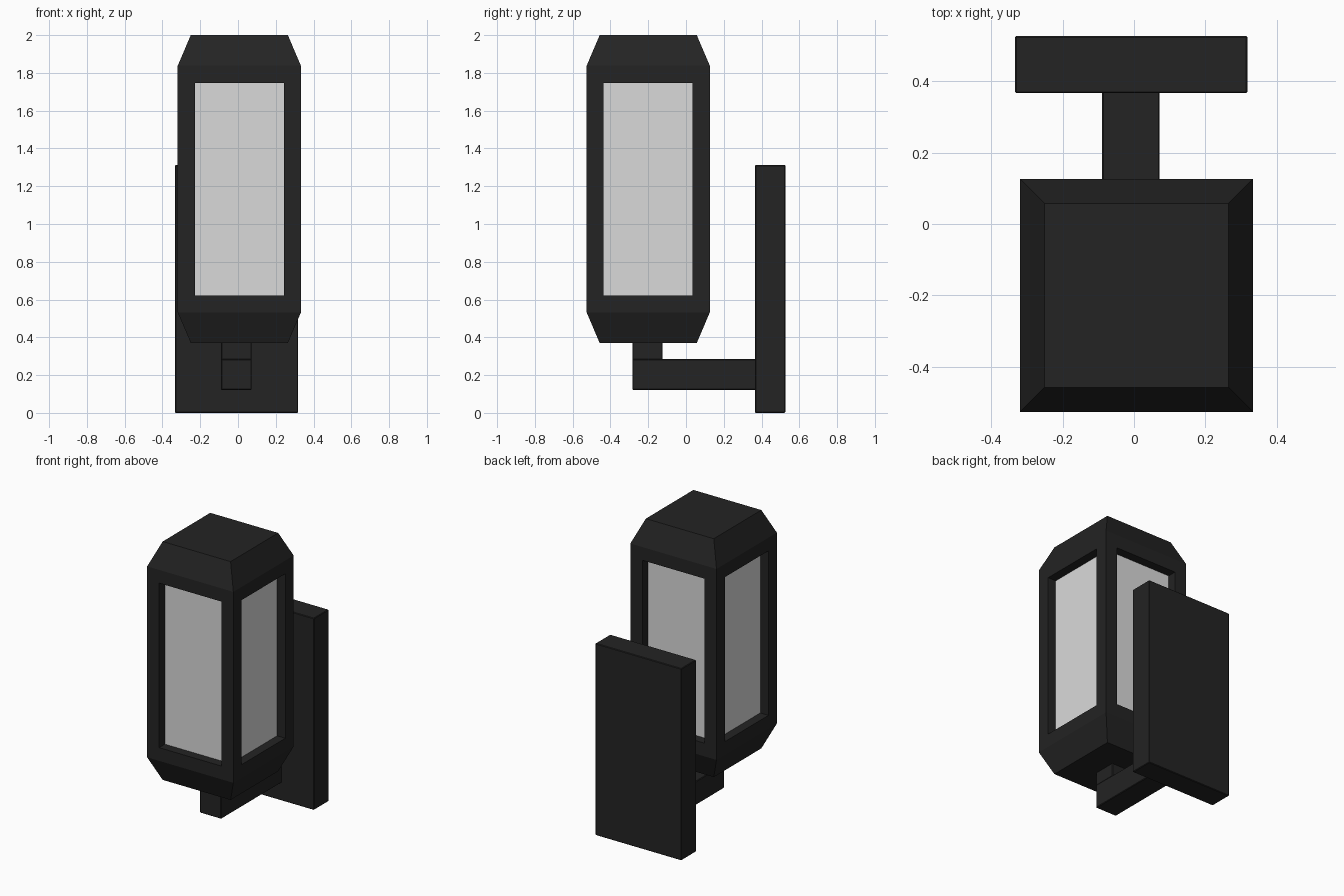
import bpy, bmesh

if "Cube" in bpy.data.objects:
    bpy.data.objects.remove(bpy.data.objects["Cube"])


def material(name, r, g, b):
    m = bpy.data.materials.new(name)
    m.diffuse_color = (r, g, b, 1)
    m.use_nodes = True
    m.node_tree.nodes["Principled BSDF"].inputs["Base Color"].default_value = m.diffuse_color
    return m


BLACK = material("matte black", 0.017, 0.017, 0.017)
GLASS = material("frosted glass", 0.7, 0.7, 0.7)


def finish(name, bm, mats):
    bmesh.ops.recalc_face_normals(bm, faces=bm.faces[:])
    me = bpy.data.meshes.new(name)
    bm.to_mesh(me)
    bm.free()
    for m in mats:
        me.materials.append(m)
    ob = bpy.data.objects.new(name, me)
    bpy.context.collection.objects.link(ob)
    return ob


def box(name, x, y, z):
    """Box from (min, max) ranges with a hair-thin edge bevel."""
    bm = bmesh.new()
    bmesh.ops.create_cube(bm, size=1)
    for v in bm.verts:
        v.co = [r[0] + (c + 0.5) * (r[1] - r[0]) for c, r in zip(v.co, (x, y, z))]
    ob = finish(name, bm, [BLACK])
    bev = ob.modifiers.new("edge", 'BEVEL')
    bev.width, bev.segments = 0.004, 1
    return ob


# wall plate, horizontal arm and short post under the lantern
box("wall_plate", (-0.333, 0.318), (0.366, 0.526), (0, 1.312))
box("arm", (-0.09, 0.072), (-0.284, 0.37), (0.122, 0.284))
box("post", (-0.09, 0.072), (-0.284, -0.124), (0.28, 0.38))

# lantern housing: square rings stacked into a chamfered column
CX, CY = 0.007, -0.2
bm = bmesh.new()
rings = []
for half, z in ((0.257, 0.37), (0.326, 0.532), (0.326, 1.838), (0.257, 2.0)):
    rings.append([bm.verts.new((CX + sx * half, CY + sy * half, z))
                  for sx, sy in ((-1, -1), (1, -1), (1, 1), (-1, 1))])
bm.faces.new(rings[0][::-1])
bm.faces.new(rings[-1])
sides = []
for k, (lo, hi) in enumerate(zip(rings, rings[1:])):
    for i in range(4):
        j = (i + 1) % 4
        f = bm.faces.new((lo[i], lo[j], hi[j], hi[i]))
        if k == 1:
            sides.append(f)
bm.normal_update()

# recessed windows on all four sides
bmesh.ops.inset_individual(bm, faces=sides, thickness=0.128)
for f in sides:
    n = f.normal.copy()
    pane = bmesh.ops.extrude_discrete_faces(bm, faces=[f])["faces"][0]
    for v in pane.verts:
        v.co -= n * 0.062
    pane.material_index = 1
finish("lantern_housing", bm, [BLACK, GLASS])
